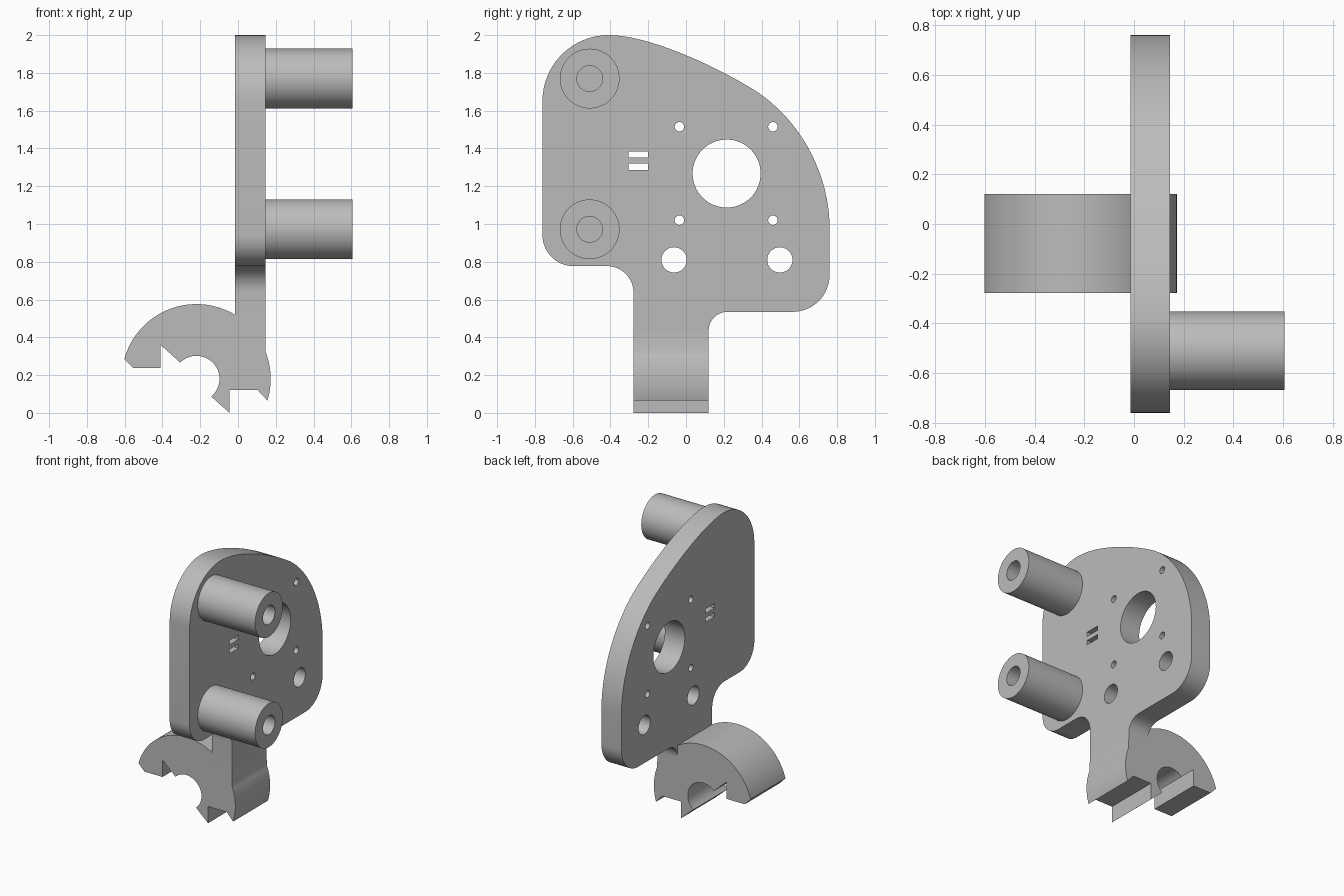
import bpy, bmesh
from math import sin, cos, radians
from mathutils import Matrix, Vector
from mathutils.geometry import interpolate_bezier

if "Cube" in bpy.data.objects:
    bpy.data.objects.remove(bpy.data.objects["Cube"])

grey = bpy.data.materials.new("plain grey")
grey.use_nodes = True
grey.diffuse_color = (0.5, 0.5, 0.5, 1)
grey.node_tree.nodes["Principled BSDF"].inputs["Base Color"].default_value = (0.5, 0.5, 0.5, 1)

# Profile plane to world: side profiles are (y, z), front profiles are (x, z)
SIDE = Matrix(((0, 0, 1, 0), (1, 0, 0, 0), (0, 1, 0, 0), (0, 0, 0, 1)))
FRONT = Matrix(((1, 0, 0, 0), (0, 0, -1, 0), (0, 1, 0, 0), (0, 0, 0, 1)))


def arc(u, v, r, start, end, n=16):
    angles = [radians(start + (end - start) * i / n) for i in range(n + 1)]
    return [(u + r * cos(a), v + r * sin(a)) for a in angles]


def circle(u, v, r, n=64):
    return arc(u, v, r, 0, 360, n)[:-1]


def bezier(*points):
    return [tuple(p) for p in interpolate_bezier(*[Vector(p) for p in points], 24)]


def rectangle(u0, u1, v0, v1):
    return [(u0, v0), (u1, v0), (u1, v1), (u0, v1)]


def extrude_profile(name, loops, frame, low, high):
    """Fill an outline with its holes and extrude it between two depths."""
    curve = bpy.data.curves.new(name + " profile", 'CURVE')
    curve.dimensions = '2D'
    curve.fill_mode = 'BOTH'
    curve.extrude = (high - low) / 2
    for loop in loops:
        spline = curve.splines.new('POLY')
        spline.points.add(len(loop) - 1)
        for point, (u, v) in zip(spline.points, loop):
            point.co = (u, v, 0, 1)
        spline.use_cyclic_u = True
    helper = bpy.data.objects.new(name + " helper", curve)
    bpy.context.collection.objects.link(helper)
    graph = bpy.context.evaluated_depsgraph_get()
    mesh = bpy.data.meshes.new_from_object(helper.evaluated_get(graph))
    bpy.data.objects.remove(helper)
    bpy.data.curves.remove(curve)

    mesh.transform(frame @ Matrix.Translation((0, 0, (low + high) / 2)))
    bm = bmesh.new()
    bm.from_mesh(mesh)
    bmesh.ops.remove_doubles(bm, verts=bm.verts, dist=0.0001)
    bmesh.ops.recalc_face_normals(bm, faces=bm.faces)
    bm.to_mesh(mesh)
    bm.free()
    mesh.materials.clear()
    mesh.materials.append(grey)
    obj = bpy.data.objects.new(name, mesh)
    bpy.context.collection.objects.link(obj)
    bpy.ops.object.select_all(action='DESELECT')
    obj.select_set(True)
    bpy.context.view_layer.objects.active = obj
    bpy.ops.object.shade_smooth_by_angle(angle=radians(30))
    return obj


BACK, FACE = -0.015, 0.145       # plate thickness along x
LEG = (-0.278, 0.12)             # leg width along y
JOINT = 0.42                     # height where the leg meets the clamp

# Plate outline, clockwise from the upper left corner
outline = arc(-0.41, 1.65, 0.35, 180, 90)
outline += bezier((-0.41, 2), (-0.2, 2), (0.15, 1.84), (0.36, 1.71))[1:]
outline += bezier((0.36, 1.71), (0.6, 1.56), (0.76, 1.27), (0.76, 0.98))[1:]
outline += arc(0.565, 0.73, 0.195, 0, -90)
outline += arc(LEG[1] + 0.1, 0.435, 0.1, 90, 180)
outline += [(LEG[1], JOINT), (LEG[0], JOINT)]
outline += arc(LEG[0] - 0.14, 0.637, 0.14, 0, 90)
outline += arc(-0.595, 0.942, 0.165, -90, -180)

# Plate openings: large bore, four screw holes, two round holes, two slots
holes = [circle(0.215, 1.267, 0.18)]
holes += [circle(y, z, 0.025, 24) for y in (-0.035, 0.46) for z in (1.02, 1.515)]
holes += [circle(y, 0.81, 0.067, 40) for y in (-0.063, 0.497)]
holes += [rectangle(-0.305, -0.2, z, z + 0.032) for z in (1.287, 1.351)]
extrude_profile("mounting_plate", [outline] + holes, SIDE, BACK, FACE)

# Hollow standoffs
for name, z in (("upper_standoff", 1.77), ("lower_standoff", 0.972)):
    rings = [circle(-0.51, z, 0.158), circle(-0.51, z, 0.068)]
    extrude_profile(name, rings, SIDE, FACE, 0.605)

# Half-ring clamp with its stub of leg and notched jaws
CX, CZ = -0.22, 0.18
clamp = arc(CX, CZ, 0.396, 164.5, 58.5, 40)
clamp += [(BACK, JOINT), (FACE, JOINT)]
clamp += arc(CX, CZ, 0.393, 21, -17)
clamp += [(0.105, 0.12), (-0.045, 0.12), (-0.045, 0)]
clamp += arc(CX, CZ, 0.122, -50, 135, 32)
clamp += [(-0.41, 0.36), (-0.41, 0.237), (-0.555, 0.237)]
extrude_profile("pipe_clamp", [clamp], FRONT, -LEG[1], -LEG[0])
